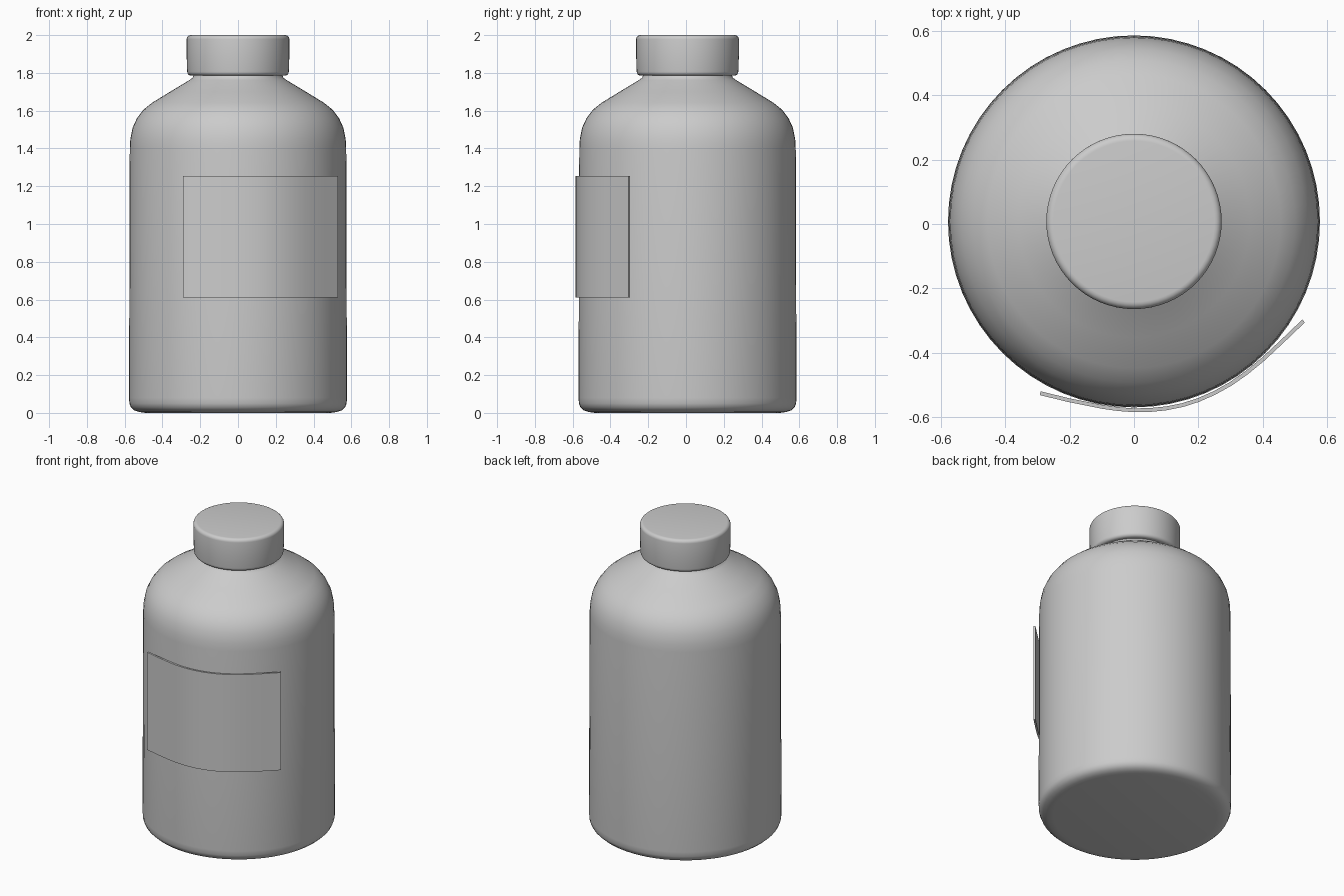
import bpy, bmesh, math

if "Cube" in bpy.data.objects:
    bpy.data.objects.remove(bpy.data.objects["Cube"])

CY = 0.008  # bottle axis sits slightly behind centre because of the label


def finish(bm, name, angle=35):
    bmesh.ops.recalc_face_normals(bm, faces=bm.faces)
    me = bpy.data.meshes.new(name)
    bm.to_mesh(me)
    bm.free()
    ob = bpy.data.objects.new(name, me)
    bpy.context.collection.objects.link(ob)
    bpy.ops.object.select_all(action='DESELECT')
    ob.select_set(True)
    bpy.context.view_layer.objects.active = ob
    bpy.ops.object.shade_smooth_by_angle(angle=math.radians(angle))
    return ob


def lathe(name, profile, n=64):
    """Closed solid of revolution from (radius, z) points."""
    bm = bmesh.new()
    rings = [[bm.verts.new((r * math.cos(2 * math.pi * i / n),
                            CY + r * math.sin(2 * math.pi * i / n), z))
              for i in range(n)] for r, z in profile]
    for a, b in zip(rings, rings[1:]):
        for i in range(n):
            j = (i + 1) % n
            bm.faces.new((a[i], a[j], b[j], b[i]))
    bm.faces.new(rings[0][::-1])
    bm.faces.new(rings[-1])
    return finish(bm, name)


def arc(cr, cz, rad, a0, a1, steps=5):
    """Rounded corner points in the (radius, z) plane."""
    angles = [math.radians(a0 + (a1 - a0) * i / steps) for i in range(steps + 1)]
    return [(cr + rad * math.cos(a), cz + rad * math.sin(a)) for a in angles]


# Body with rounded base, curved shoulder and short neck
body = [(0.49, 0.0), (0.525, 0.005), (0.55, 0.014), (0.567, 0.03), (0.575, 0.05),
        (0.577, 0.08), (0.575, 0.75), (0.573, 1.40), (0.57, 1.45), (0.558, 1.51),
        (0.535, 1.56), (0.50, 1.606), (0.455, 1.642), (0.36, 1.70),
        (0.257, 1.762), (0.24, 1.775), (0.234, 1.79), (0.234, 1.85)]
lathe("bottle_body", body)

# Cap with softened rims
cap = arc(0.247, 1.807, 0.022, -90, 0) + arc(0.25, 1.978, 0.022, 0, 90)
cap.insert(6, (0.272, 1.89))
lathe("cap", cap)

# Wrapped label: centre line in plan, thickened and extruded upwards
path = [(-.291, -.525), (-.2, -.547), (-.1, -.567), (-.05, -.574), (0, -.578),
        (.05, -.577), (.1, -.572), (.15, -.562), (.2, -.546), (.25, -.524),
        (.3, -.496), (.35, -.461), (.4, -.42), (.46, -.364), (.526, -.301)]
half = 0.006
bm = bmesh.new()
outer, inner = [], []
for i, (x, y) in enumerate(path):
    p, q = path[max(i - 1, 0)], path[min(i + 1, len(path) - 1)]
    dx, dy = q[0] - p[0], q[1] - p[1]
    d = math.hypot(dx, dy)
    nx, ny = dy / d * half, -dx / d * half
    outer.append(bm.verts.new((x + nx, y + ny, 0.61)))
    inner.append(bm.verts.new((x - nx, y - ny, 0.61)))
base = [bm.faces.new((outer[i], outer[i + 1], inner[i + 1], inner[i]))
        for i in range(len(path) - 1)]
ext = bmesh.ops.extrude_face_region(bm, geom=base, use_keep_orig=True)
bmesh.ops.translate(bm, vec=(0, 0, 0.645),
                    verts=[v for v in ext['geom'] if isinstance(v, bmesh.types.BMVert)])
finish(bm, "label")
